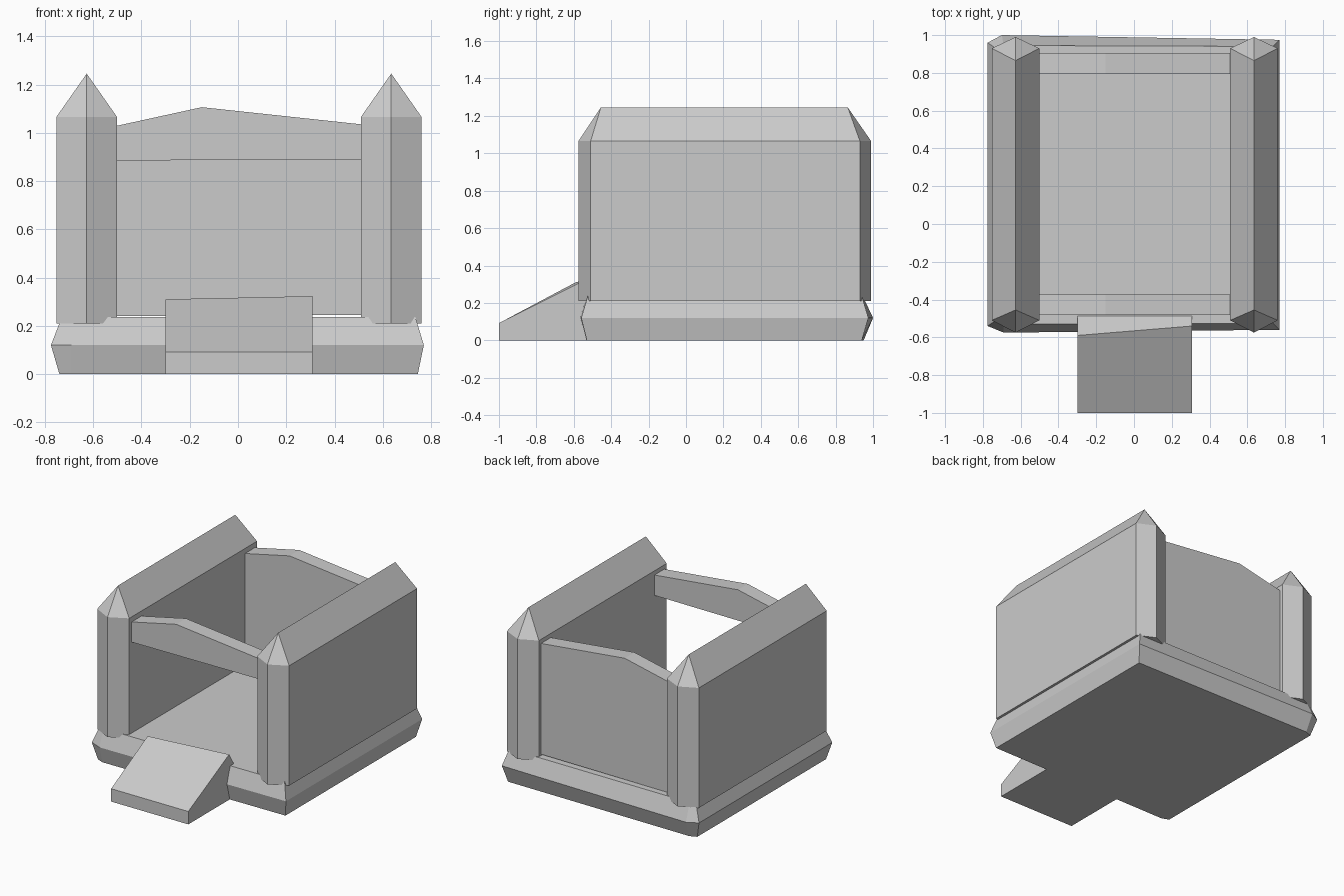
import bpy
import bmesh

cube = bpy.data.objects.get("Cube")
if cube:
    bpy.data.objects.remove(cube, do_unlink=True)

stone = bpy.data.materials.new("grey_stone")
stone.use_nodes = True
stone.diffuse_color = (0.6, 0.6, 0.6, 1)
stone.node_tree.nodes["Principled BSDF"].inputs["Base Color"].default_value = (0.6, 0.6, 0.6, 1)


def loft(name, rings):
    """Join rings of equal length with side faces and cap both ends."""
    bm = bmesh.new()
    loops = [[bm.verts.new(p) for p in ring] for ring in rings]
    for low, high in zip(loops, loops[1:]):
        n = len(low)
        for i in range(n):
            j = (i + 1) % n
            bm.faces.new((low[i], low[j], high[j], high[i]))
    bm.faces.new(loops[0][::-1])
    bm.faces.new(loops[-1])
    bmesh.ops.remove_doubles(bm, verts=bm.verts, dist=0.0005)
    bmesh.ops.recalc_face_normals(bm, faces=bm.faces)
    mesh = bpy.data.meshes.new(name)
    bm.to_mesh(mesh)
    bm.free()
    mesh.materials.append(stone)
    obj = bpy.data.objects.new(name, mesh)
    bpy.context.collection.objects.link(obj)
    return obj


def at_height(outline, z):
    return [(x, y, z) for x, y in outline]


# Base slab: swells at mid height, with slightly clipped corners on one side
bottom = [(-0.74, -0.52), (-0.69, -0.54), (0.745, -0.53), (0.745, 0.94), (-0.69, 0.95), (-0.74, 0.93)]
middle = [(-0.775, -0.54), (-0.69, -0.575), (0.77, -0.56), (0.77, 0.975), (-0.7, 1.0), (-0.775, 0.96)]
top = [(-0.73, -0.51), (-0.69, -0.53), (0.735, -0.525), (0.735, 0.94), (-0.69, 0.945), (-0.73, 0.93)]
loft("base", [at_height(bottom, 0), at_height(middle, 0.12), at_height(top, 0.237)])

# Side walls: long six-sided prisms tapering to a ridge
for side, name in ((-1, "right_wall"), (1, "left_wall")):
    cx = side * 0.631 + 0.004
    outline = [(cx - 0.126, -0.51), (cx, -0.575), (cx + 0.126, -0.51),
               (cx + 0.126, 0.93), (cx, 0.99), (cx - 0.126, 0.93)]
    ridge = [(cx, -0.455)] * 3 + [(cx, 0.865)] * 3
    rings = [at_height(outline, 0.21), at_height(outline, 1.065)]
    wall = loft(name, rings)
    # Replace the flat lid with the pitched cap
    bm = bmesh.new()
    bm.from_mesh(wall.data)
    lid = max(bm.faces, key=lambda f: f.calc_center_median().z)
    rim = list(lid.verts)
    bmesh.ops.delete(bm, geom=[lid], context='FACES_ONLY')
    front = bm.verts.new((*ridge[0], 1.245))
    back = bm.verts.new((*ridge[-1], 1.245))
    for a, b in zip(rim, rim[1:] + rim[:1]):
        peak_a = front if a.co.y < 0 else back
        peak_b = front if b.co.y < 0 else back
        bm.faces.new((a, b, peak_b) if peak_a == peak_b else (a, b, peak_b, peak_a))
    bmesh.ops.recalc_face_normals(bm, faces=bm.faces)
    bm.to_mesh(wall.data)
    bm.free()

# Back wall and front beam share the off-centre peaked top
for name, low, y0, y1 in (("back_wall", 0.24, 0.795, 0.905), ("front_beam", 0.885, -0.482, -0.372)):
    profile = [(-0.52, low), (0.52, low + 0.005), (0.52, 1.034), (-0.15, 1.106), (-0.52, 1.025)]
    loft(name, [[(x, y, z) for x, z in profile] for y in (y0, y1)])

# Entrance ramp with a slightly skewed crest
ramp_ends = []
for x, crest_y, crest_z in ((-0.30, -0.59, 0.31), (0.308, -0.54, 0.323)):
    profile = [(-1, 0), (-1, 0.092), (crest_y, crest_z), (-0.485, 0.235), (-0.485, 0)]
    ramp_ends.append([(x, y, z) for y, z in profile])
loft("ramp", ramp_ends)
